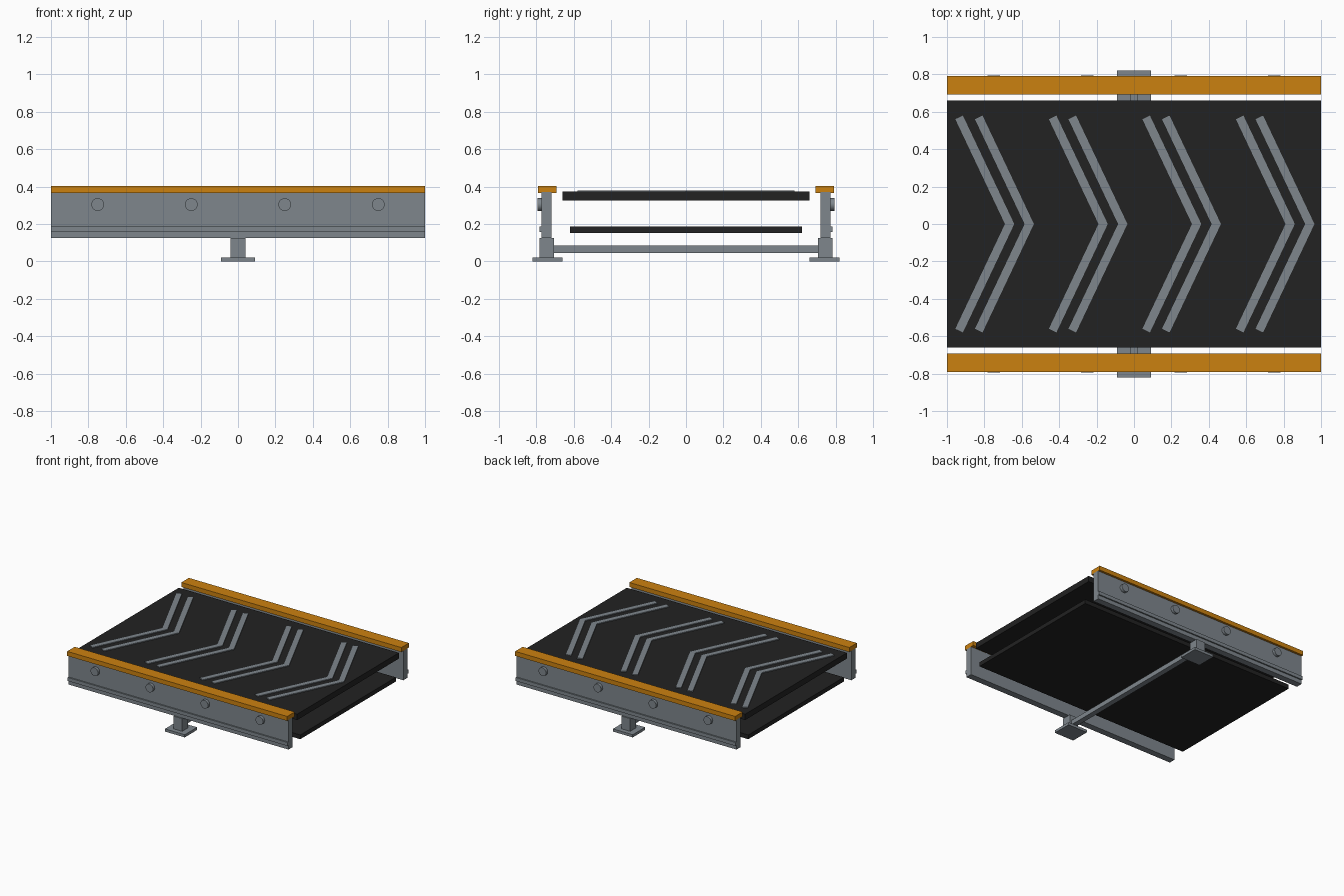
import bpy
import bmesh
from math import pi
from mathutils import Vector

cube = bpy.data.objects.get("Cube")
if cube:
    bpy.data.objects.remove(cube, do_unlink=True)


def material(name, rgb):
    m = bpy.data.materials.new(name)
    m.use_nodes = True
    m.diffuse_color = (*rgb, 1)
    m.node_tree.nodes["Principled BSDF"].inputs["Base Color"].default_value = (*rgb, 1)
    return m


steel = material("steel grey", (0.21, 0.24, 0.265))
rubber = material("black rubber", (0.016, 0.016, 0.016))
orange = material("safety orange", (0.6, 0.22, 0.005))


def finish(name, bm, mat):
    bmesh.ops.recalc_face_normals(bm, faces=bm.faces)
    mesh = bpy.data.meshes.new(name)
    bm.to_mesh(mesh)
    bm.free()
    mesh.materials.append(mat)
    obj = bpy.data.objects.new(name, mesh)
    bpy.context.collection.objects.link(obj)
    return obj


def box(name, mat, x, y, z):
    """Box from (low, high) ranges on each axis."""
    bm = bmesh.new()
    bmesh.ops.create_cube(bm, size=1)
    for v in bm.verts:
        v.co = [(a + b) / 2 + c * (b - a) for (a, b), c in zip((x, y, z), v.co)]
    return finish(name, bm, mat)


def bolt(name, x, side):
    bpy.ops.mesh.primitive_cylinder_add(vertices=24, radius=0.034, depth=0.03,
                                        location=(x, side * 0.78, 0.304),
                                        rotation=(pi / 2, 0, 0))
    obj = bpy.context.object
    obj.name = name
    obj.data.materials.append(steel)
    bpy.ops.object.shade_smooth_by_angle()


def chevron(name, tip_x):
    """Mitred V-shaped strip pointing along +x, with square-cut ends."""
    tip = Vector((tip_x, 0))
    end = Vector((tip_x - 0.27, 0.57))
    along = (end - tip).normalized()
    across = Vector((along.y, -along.x)) * 0.0225
    mitre = Vector((0.0225 / along.y, 0))
    upper = [tip + mitre, end + across, end - across, tip - mitre]
    lower = [Vector((p.x, -p.y)) for p in (upper[2], upper[1])]
    bm = bmesh.new()
    face = bm.faces.new([bm.verts.new((p.x, p.y, 0.371)) for p in upper + lower])
    top = bmesh.ops.extrude_face_region(bm, geom=[face])
    for v in top["geom"]:
        if isinstance(v, bmesh.types.BMVert):
            v.co.z = 0.38
    finish(name, bm, steel)


# Belt runs
box("upper_belt", rubber, (-1, 1), (-0.66, 0.66), (0.325, 0.373))
box("lower_belt", rubber, (-1, 1), (-0.62, 0.62), (0.152, 0.187))

# Direction markings on the belt
for i in range(4):
    for j in range(2):
        chevron(f"chevron_{i}_{j}", -0.665 + i * 0.5 + j * 0.105)

# Side rails, caps, bolts and legs
for side, label in ((-1, "right"), (1, "left")):
    def span(a, b):
        return tuple(sorted((side * a, side * b)))
    box(f"{label}_side_rail", steel, (-1, 1), span(0.718, 0.772), (0.125, 0.37))
    box(f"{label}_rail_cap", orange, (-1, 1), span(0.692, 0.79), (0.367, 0.404))
    box(f"{label}_rail_rib", steel, (-1, 1), span(0.76, 0.783), (0.158, 0.187))
    box(f"{label}_leg", steel, (-0.04, 0.04), span(0.705, 0.782), (0.02, 0.126))
    box(f"{label}_foot", steel, (-0.09, 0.09), span(0.66, 0.82), (0, 0.022))
    for i in range(4):
        bolt(f"{label}_bolt_{i}", -0.75 + i * 0.5, side)

# Brace joining the legs
box("cross_brace", steel, (-0.022, 0.022), (-0.71, 0.71), (0.046, 0.084))
